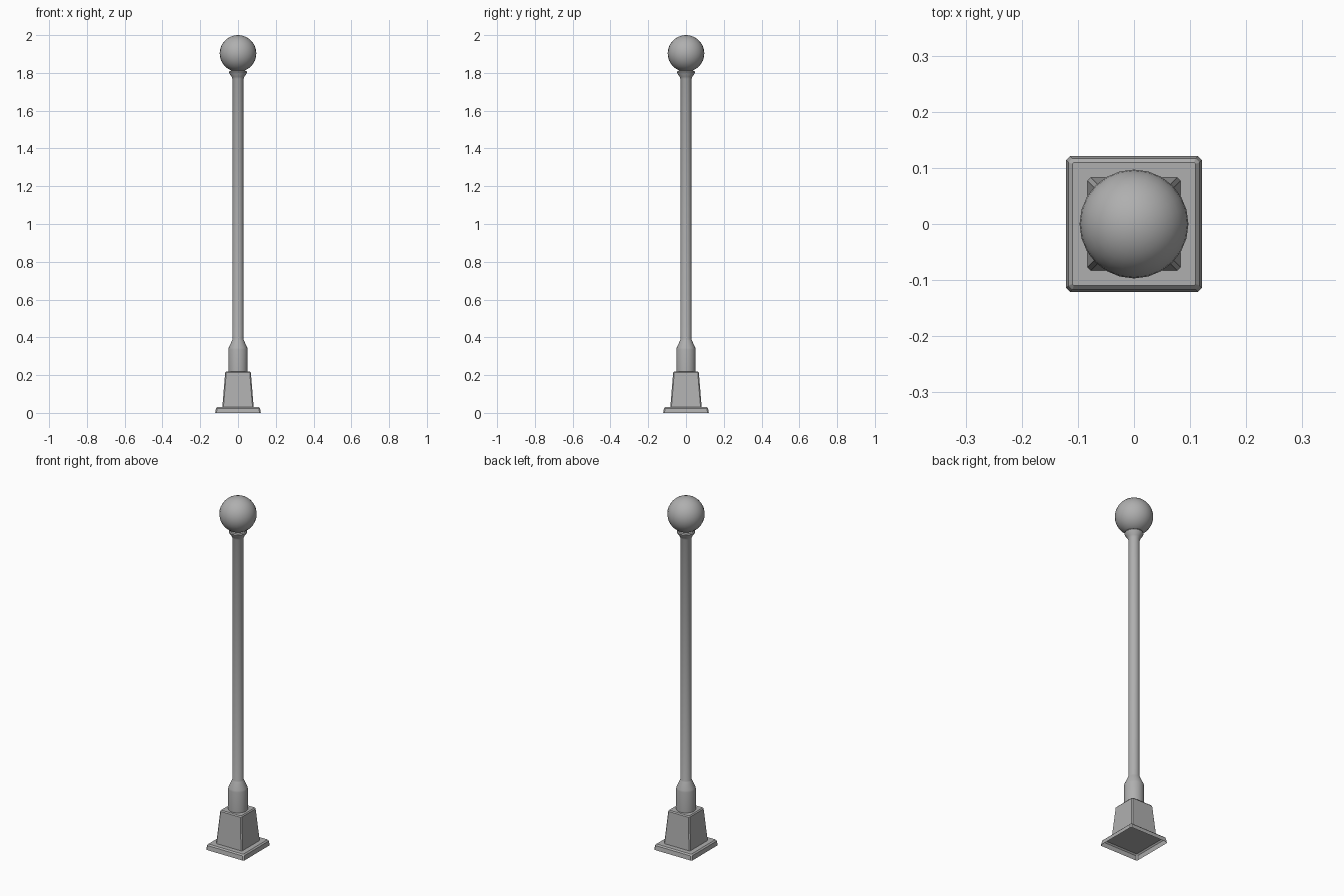
import bpy, bmesh, math

if "Cube" in bpy.data.objects:
    bpy.data.objects.remove(bpy.data.objects["Cube"])

dark = bpy.data.materials.new("dark_grey")
dark.diffuse_color = (0.43, 0.43, 0.43, 1)
dark.use_nodes = True
dark.node_tree.nodes["Principled BSDF"].inputs["Base Color"].default_value = dark.diffuse_color


def loft(name, rings):
    """Skin a stack of equal-length point rings; open below, capped on top."""
    bm = bmesh.new()
    vs = [[bm.verts.new(p) for p in ring] for ring in rings]
    n = len(vs[0])
    for a, b in zip(vs, vs[1:]):
        for i in range(n):
            j = (i + 1) % n
            bm.faces.new((a[i], a[j], b[j], b[i]))
    bm.faces.new(vs[-1])
    me = bpy.data.meshes.new(name)
    bm.to_mesh(me)
    bm.free()
    me.materials.append(dark)
    ob = bpy.data.objects.new(name, me)
    bpy.context.collection.objects.link(ob)
    return ob


def square(h, c, z):
    """Square ring of half width h with corners cut by c."""
    k = h - c
    return [(h, -k, z), (h, k, z), (k, h, z), (-k, h, z),
            (-h, k, z), (-h, -k, z), (-k, -h, z), (k, -h, z)]


def circle(r, z, n=24):
    return [(r * math.cos(2 * math.pi * i / n), r * math.sin(2 * math.pi * i / n), z)
            for i in range(n)]


def smooth(ob, angle=30):
    bpy.ops.object.select_all(action='DESELECT')
    ob.select_set(True)
    bpy.context.view_layer.objects.active = ob
    bpy.ops.object.shade_smooth_by_angle(angle=math.radians(angle))


# Foot plate: a shallow tray turned upside down
loft("foot_plate", [square(h, c, z) for h, c, z in (
    (0.121, 0.007, 0.0), (0.117, 0.007, 0.024), (0.11, 0.003, 0.031))])

# Tapered square pedestal with a small bevel round its top
loft("pedestal", [square(h, c, z) for h, c, z in (
    (0.083, 0.006, 0.031), (0.068, 0.006, 0.213), (0.063, 0.004, 0.219))])

# Round shaft: thick sleeve, shoulder, slim pole and flared collar
profile = [(0.051, 0.218), (0.051, 0.335), (0.049, 0.345), (0.031, 0.385),
           (0.029, 0.39), (0.029, 1.768), (0.034, 1.78), (0.046, 1.797),
           (0.048, 1.804), (0.045, 1.81), (0.036, 1.813)]
smooth(loft("pole", [circle(r, z) for r, z in profile]))

# Lamp globe
bpy.ops.mesh.primitive_uv_sphere_add(segments=24, ring_count=16, radius=0.097,
                                     location=(0, 0, 1.903))
globe = bpy.context.object
globe.name = "lamp_globe"
globe.data.materials.append(dark)
smooth(globe, 60)
